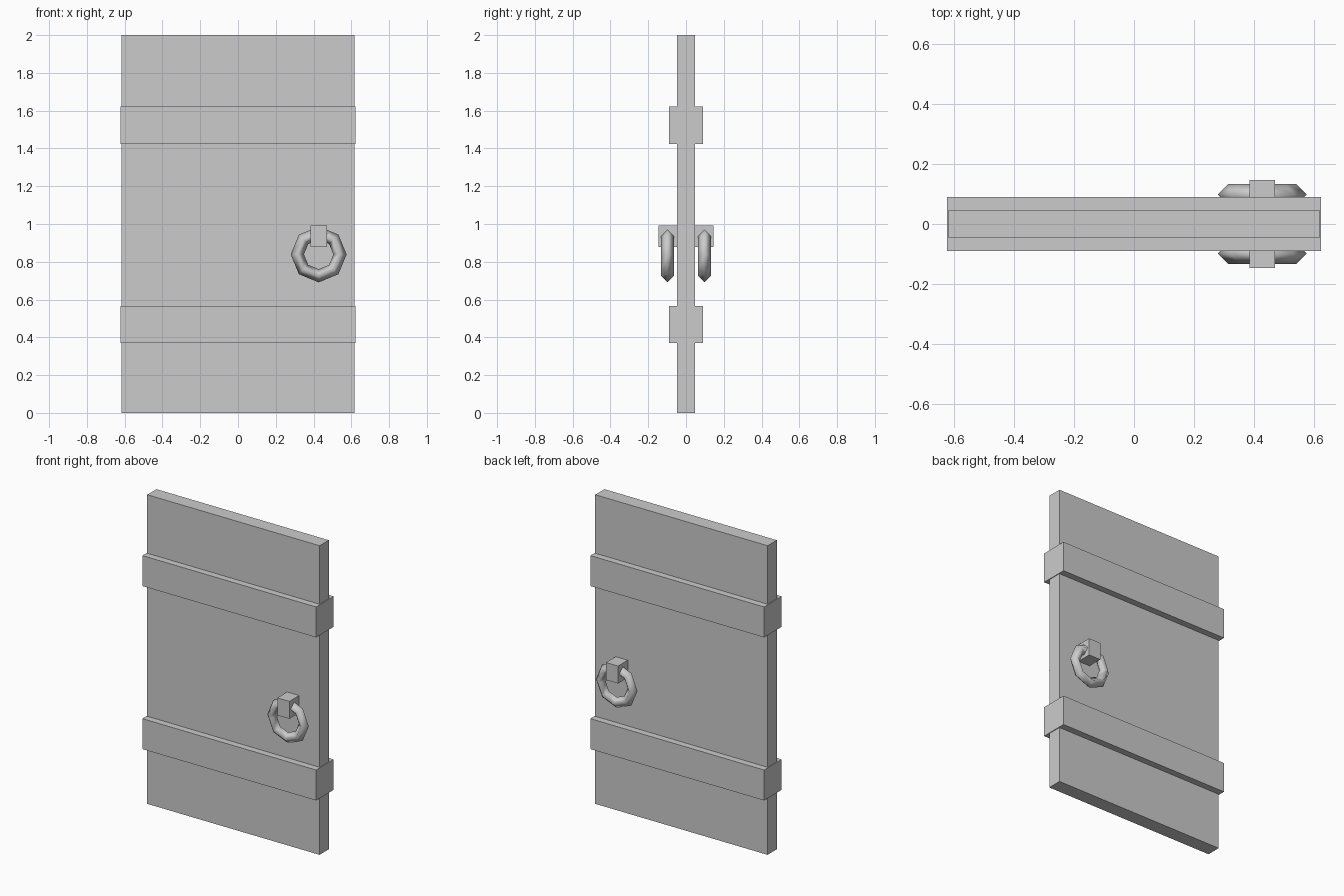
import bpy
import bmesh
from math import cos, sin, pi
from mathutils import Vector

old = bpy.data.objects.get("Cube")
if old:
    bpy.data.objects.remove(old, do_unlink=True)

grey = bpy.data.materials.new("plain grey")
grey.use_nodes = True
colour = (0.6, 0.6, 0.6, 1)
grey.diffuse_color = colour
grey.node_tree.nodes["Principled BSDF"].inputs["Base Color"].default_value = colour


def finish(name, bm):
    bmesh.ops.recalc_face_normals(bm, faces=bm.faces)
    mesh = bpy.data.meshes.new(name)
    bm.to_mesh(mesh)
    bm.free()
    mesh.materials.append(grey)
    obj = bpy.data.objects.new(name, mesh)
    bpy.context.collection.objects.link(obj)
    return obj


def box(name, centre, size):
    bm = bmesh.new()
    bmesh.ops.create_cube(bm, size=1)
    bmesh.ops.scale(bm, vec=size, verts=bm.verts)
    bmesh.ops.translate(bm, vec=centre, verts=bm.verts)
    return finish(name, bm)


def ring(name, centre, major, minor, segments=8, sides=4):
    """Upright ring around the y axis, with a diamond cross-section."""
    bm = bmesh.new()
    loops = []
    for i in range(segments):
        a = 2 * pi * i / segments
        loop = []
        for j in range(sides):
            b = 2 * pi * j / sides
            r = major + minor * cos(b)
            loop.append(bm.verts.new(Vector(centre) + Vector((r * cos(a), minor * sin(b), r * sin(a)))))
        loops.append(loop)
    for i in range(segments):
        p, q = loops[i], loops[(i + 1) % segments]
        for j in range(sides):
            k = (j + 1) % sides
            bm.faces.new((p[j], p[k], q[k], q[j]))
    obj = finish(name, bm)
    for face in obj.data.polygons:
        face.use_smooth = True
    return obj


# Door slab and the two bands wrapped around it
box("door_panel", (0, 0, 1), (1.234, 0.094, 2))
for name, z in (("upper_band", 1.523), ("lower_band", 0.468)):
    box(name, (0, 0, z), (1.244, 0.18, 0.197))

# Ring handle and its mount on each face
for side, d in (("front", -1), ("back", 1)):
    box(side + "_handle_mount", (0.427, d * 0.093, 0.935), (0.086, 0.106, 0.113))
    ring(side + "_handle_ring", (0.427, d * 0.098, 0.839), 0.113, 0.035)
